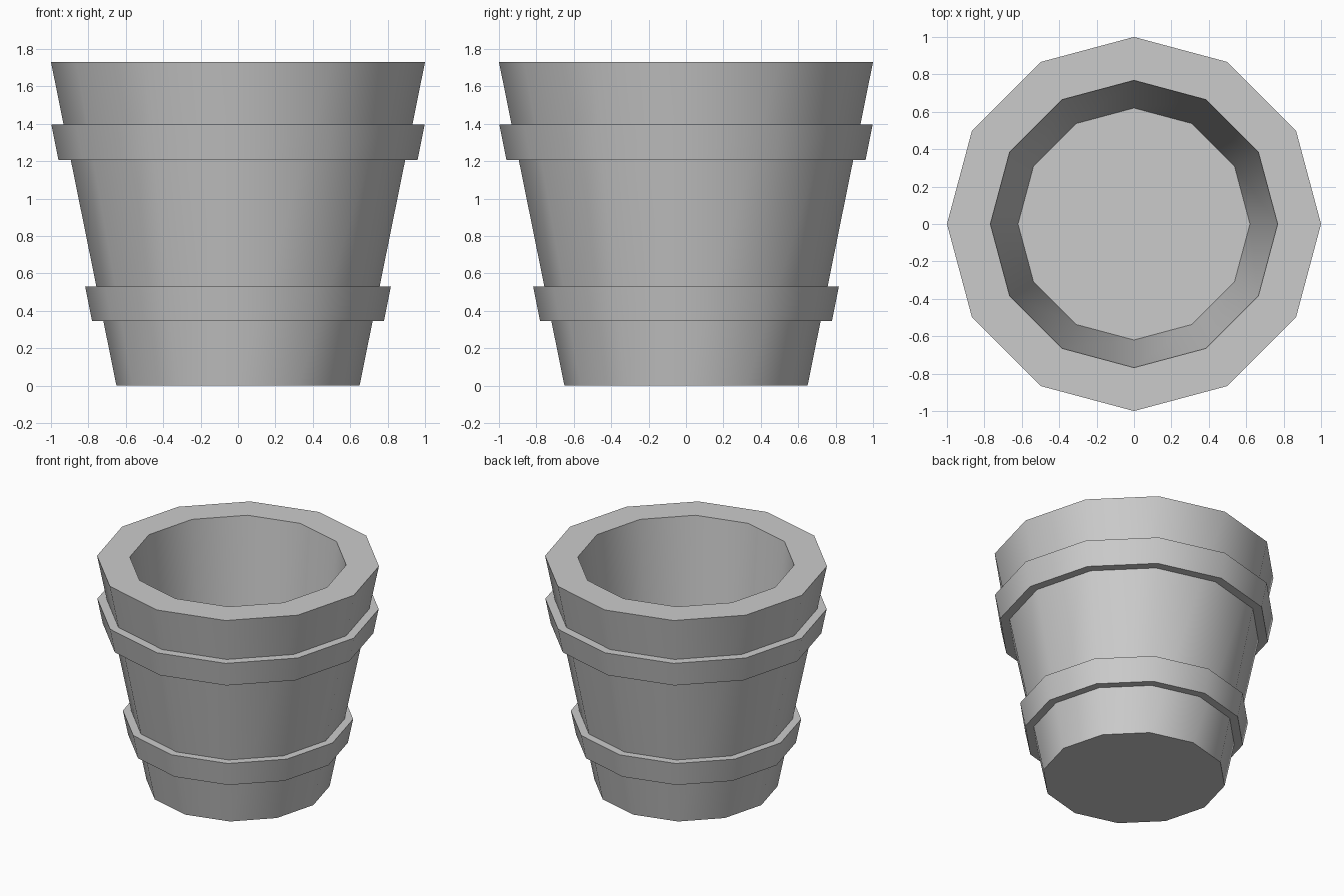
import bpy, bmesh
from math import cos, sin, pi, radians

if "Cube" in bpy.data.objects:
    bpy.data.objects.remove(bpy.data.objects["Cube"])

SIDES = 12
BASE_R, TOP_R, HEIGHT = 0.65, 1.0, 1.73


def wall_radius(z):
    return BASE_R + (TOP_R - BASE_R) * z / HEIGHT


def lathe(name, profile, smooth_steps, cap_ends=False, closed=False):
    """Spin (radius, z) points into a low-poly ring; chosen steps shade smooth."""
    bm = bmesh.new()
    rings = [[bm.verts.new((r * cos(2 * pi * i / SIDES), r * sin(2 * pi * i / SIDES), z))
              for i in range(SIDES)] for r, z in profile]
    steps = len(rings) if closed else len(rings) - 1
    for s in range(steps):
        a, b = rings[s], rings[(s + 1) % len(rings)]
        for i in range(SIDES):
            j = (i + 1) % SIDES
            face = bm.faces.new((a[i], a[j], b[j], b[i]))
            face.smooth = s in smooth_steps
    if cap_ends:
        bm.faces.new(rings[0])
        bm.faces.new(rings[-1])
    bmesh.ops.recalc_face_normals(bm, faces=bm.faces)
    mesh = bpy.data.meshes.new(name)
    bm.to_mesh(mesh)
    bm.free()
    mesh.set_sharp_from_angle(angle=radians(40))
    obj = bpy.data.objects.new(name, mesh)
    bpy.context.collection.objects.link(obj)
    return obj


# Tapered bucket: outer wall, flat thick rim, inner wall, floor
lathe("bucket_body",
      [(BASE_R, 0), (TOP_R, HEIGHT), (0.768, HEIGHT), (0.62, 0.12)],
      smooth_steps={0}, cap_ends=True)

# Two hoops following the taper, slightly sunk into the wall
for name, z0, z1, r0, r1 in (("lower_hoop", 0.345, 0.53, 0.78, 0.817),
                             ("upper_hoop", 1.205, 1.395, 0.96, 0.998)):
    lathe(name,
          [(wall_radius(z0) - 0.01, z0), (r0, z0), (r1, z1), (wall_radius(z1) - 0.01, z1)],
          smooth_steps={1}, closed=True)
